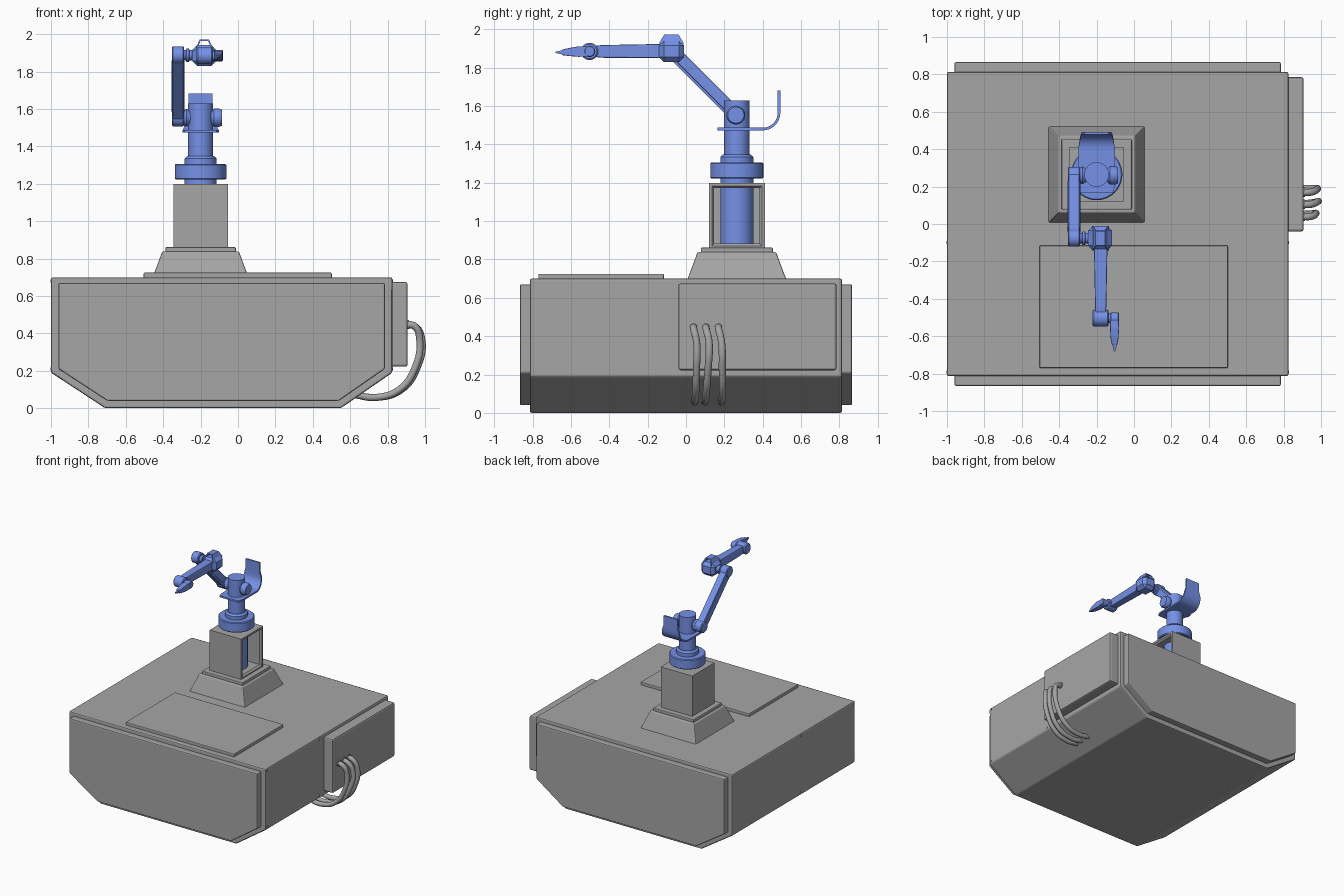
import bpy, bmesh, math
from mathutils import Vector

if "Cube" in bpy.data.objects:
    bpy.data.objects.remove(bpy.data.objects["Cube"])

blue = bpy.data.materials.new("blue_paint")
blue.diffuse_color = (0.18, 0.285, 0.80, 1)
blue.use_nodes = True
blue.node_tree.nodes["Principled BSDF"].inputs["Base Color"].default_value = blue.diffuse_color
grey = bpy.data.materials.new("dark_grey_metal")
grey.diffuse_color = (0.38, 0.38, 0.38, 1)
grey.use_nodes = True
grey.node_tree.nodes["Principled BSDF"].inputs["Base Color"].default_value = grey.diffuse_color
CX, CY = -0.2, 0.265          # arm axis


def loft(name, rings, mat=grey, bevel=0, smooth=False, segs=2):
    """Skin a list of equal-length point rings and cap both ends."""
    bm = bmesh.new()
    vr = [[bm.verts.new(p) for p in r] for r in rings]
    n = len(vr[0])
    for a, b in zip(vr, vr[1:]):
        for i in range(n):
            j = (i + 1) % n
            bm.faces.new((a[i], a[j], b[j], b[i]))
    bm.faces.new(vr[0])
    bm.faces.new(vr[-1])
    bmesh.ops.recalc_face_normals(bm, faces=bm.faces)
    me = bpy.data.meshes.new(name)
    bm.to_mesh(me)
    bm.free()
    ob = bpy.data.objects.new(name, me)
    bpy.context.collection.objects.link(ob)
    me.materials.append(mat)
    if bevel:
        m = ob.modifiers.new("bevel", 'BEVEL')
        m.width, m.segments, m.limit_method = bevel, segs, 'ANGLE'
    if smooth:
        bpy.ops.object.select_all(action='DESELECT')
        ob.select_set(True)
        bpy.context.view_layer.objects.active = ob
        bpy.ops.object.shade_smooth_by_angle(angle=math.radians(35))
    return ob


def rect(x0, x1, y0, y1, z):
    return [(x0, y0, z), (x1, y0, z), (x1, y1, z), (x0, y1, z)]


def box(name, x0, x1, y0, y1, z0, z1, **kw):
    return loft(name, [rect(x0, x1, y0, y1, z0), rect(x0, x1, y0, y1, z1)], **kw)


def square(h, z):
    return rect(CX - h, CX + h, CY - h, CY + h, z)


def prism_y(name, prof, y0, y1, **kw):
    return loft(name, [[(x, y, z) for x, z in prof] for y in (y0, y1)], **kw)


def prism_x(name, prof, x0, x1, **kw):
    return loft(name, [[(x, y, z) for y, z in prof] for x in (x0, x1)], **kw)


def lathe(name, axis, c, prof, mat=blue, n=40):
    """Turned part: prof lists (radius, position along the axis)."""
    rings = []
    for r, t in prof:
        ring = []
        for i in range(n):
            a = 2 * math.pi * i / n
            u, v = c[0] + r * math.cos(a), c[1] + r * math.sin(a)
            ring.append((t, u, v) if axis == 'x' else (u, v, t))
        rings.append(ring)
    return loft(name, rings, mat, smooth=True)


# Cabinet body with chamfered lower edges and two end covers
body = [(-1, .70), (-1, .19), (-.71, 0), (.55, 0), (.825, .19), (.825, .70)]
cover = [(-.96, .67), (-.96, .21), (-.70, .04), (.54, .04), (.785, .21), (.785, .67)]
prism_y("cabinet_body", body, -.814, .814, bevel=.01)
for s, nm in ((-1, "front"), (1, "rear")):
    prism_y(nm + "_cover", cover, s * .80, s * .866, bevel=.008)
box("top_plate", -.505, .502, -.77, -.115, .69, .725, bevel=.006)
box("side_box", .80, .907, -.04, .785, .222, .675, bevel=.012)

# Corner screws on both sides
for k, (y, z) in enumerate([(-.79, .68), (-.10, .68), (-.79, .21), (-.10, .21)]):
    for s, x in ((1, .825), (-1, -1)):
        lathe(f"screw_{k}_{'right' if s > 0 else 'left'}", 'x', (y, z),
              [(.008, x - s * .005), (.008, x + s * .003)], grey, 12)

# Three cables from the side box to the underside
for k, (ya, yb, out) in enumerate([(.04, .045, -.007), (.105, .10, .004), (.17, .185, 0)]):
    pts = [(.89, ya, .448), (.945, ya, .438), (.978 + out, ya + .015, .37),
           (.955 + out, (ya + yb) / 2 + .012, .22), (.87 + out, yb + .005, .10),
           (.74, yb, .058), (.61, yb, .075)]
    cu = bpy.data.curves.new(f"cable_{k}", 'CURVE')
    cu.dimensions, cu.bevel_depth, cu.bevel_resolution = '3D', .019, 4
    cu.use_fill_caps = True
    cu.materials.append(grey)
    sp = cu.splines.new('BEZIER')
    sp.bezier_points.add(len(pts) - 1)
    for bp, p in zip(sp.bezier_points, pts):
        bp.co = p
        bp.handle_left_type = bp.handle_right_type = 'AUTO'
    bpy.context.collection.objects.link(bpy.data.objects.new(f"cable_{k}", cu))
    lathe(f"cable_gland_{k}", 'x', (ya, .448), [(.025, .90), (.025, .914)], grey, 20)

# Pedestal: sloped foot, slab and column open on the right side
loft("pedestal_foot", [square(.26, .69), square(.205, .838)], bevel=.006)
loft("pedestal_slab", [square(.188, .83), square(.188, .862)], bevel=.006)
col = loft("pedestal_column", [square(.146, .855), square(.146, 1.20)])
bm = bmesh.new()
bm.from_mesh(col.data)
side = max(bm.faces, key=lambda f: f.calc_center_median().x)
bmesh.ops.inset_region(bm, faces=[side], thickness=.022)
bmesh.ops.inset_region(bm, faces=[side], thickness=.018, depth=-.014)
face = bmesh.ops.extrude_face_region(bm, geom=[side])
bmesh.ops.translate(bm, vec=(-.235, 0, 0),
                    verts=[v for v in face["geom"] if isinstance(v, bmesh.types.BMVert)])
bmesh.ops.delete(bm, geom=[side], context='FACES_ONLY')
bmesh.ops.recalc_face_normals(bm, faces=bm.faces)
bm.to_mesh(col.data)
bm.free()

# Arm post: inner drum, collar, turret
lathe("inner_drum", 'z', (CX, CY), [(.086, .87), (.086, 1.235)])
lathe("turret_collar", 'z', (CX, CY), [(.132, 1.222), (.138, 1.228), (.138, 1.30), (.132, 1.306)])
lathe("turret_ring", 'z', (CX, CY), [(.086, 1.30), (.086, 1.335), (.072, 1.348)])
lathe("turret_post", 'z', (CX, CY), [(.066, 1.34), (.066, 1.628)])

# Curved guard: flat shelf that bends upward behind the post
path = [(.165, 1.48, .085), (.20, 1.48, .098), (.40, 1.48, .098)]
for i in range(1, 9):
    a = math.pi / 2 * i / 8
    path.append((.40 + .085 * math.sin(a), 1.565 - .085 * math.cos(a), .098 - .02 * i / 8))
path += [(.485, 1.61, .0635), (.485, 1.682, .0635)]
rings = []
for i, (y, z, w) in enumerate(path):
    p, q = path[max(i - 1, 0)], path[min(i + 1, len(path) - 1)]
    t = Vector((q[0] - p[0], q[1] - p[1])).normalized() * .007
    a, b = (y - t.y, z + t.x), (y + t.y, z - t.x)
    rings.append([(CX - w, *a), (CX + w, *a), (CX + w, *b), (CX - w, *b)])
loft("guard", rings, blue, smooth=True)

# Shoulder joint
S, E = Vector((.26, 1.553)), Vector((-.075, 1.888))
lathe("shoulder_axle", 'x', S, [(.034, -.30), (.048, -.275), (.034, -.255), (.034, -.145),
                                (.049, -.128), (.049, -.10), (.042, -.085)])

# Upper arm: two round ends, a bar and a raised rib
d = (E - S).normalized()
nrm = Vector((-d.y, d.x))


def bar(name, w, g, x0, x1, bevel):
    a, b = S + d * g, E - d * g
    prof = [a + nrm * w, b + nrm * w, b - nrm * w, a - nrm * w]
    prism_x(name, [tuple(p) for p in prof], x0, x1, mat=blue, bevel=bevel)


for nm, c in (("lower", S), ("upper", E)):
    lathe(f"upper_arm_{nm}_end", 'x', c, [(.040, -.354), (.046, -.348), (.046, -.294), (.040, -.288)])
bar("upper_arm_bar", .036, 0, -.350, -.292, .005)
bar("upper_arm_rib", .022, .06, -.355, -.287, .003)

# Elbow: axle, chamfered block and arched strip on top
lathe("elbow_axle", 'x', E, [(.028, -.30), (.028, -.278), (.036, -.276), (.036, -.262),
                             (.028, -.260), (.028, -.23)], n=24)
box("elbow_block", -.245, -.118, -.142, -.01, 1.83, 1.942, mat=blue, bevel=.026, segs=1)
arch = [(-.225, 1.925), (-.205, 1.972), (-.155, 1.972), (-.135, 1.925),
        (-.143, 1.925), (-.16, 1.964), (-.20, 1.964), (-.217, 1.925)]
loft("elbow_arch", [[(x, -.076 + s * (.066 if z < 1.95 else .038), z) for x, z in arch]
                    for s in (-1, 1)], blue)


# Tapered limb along -y: stations of (y, half width, half height, centre z)
def limb(name, cx, st, bevel=.004):
    loft(name, [[(cx - w, y, z - h), (cx + w, y, z - h), (cx + w, y, z + h), (cx - w, y, z + h)]
                for y, w, h, z in st], blue, bevel)


# Forearm, wrist and pointed hand
limb("forearm", -.178, [(-.12, .036, .037, 1.887), (-.44, .030, .033, 1.885), (-.50, .026, .026, 1.885)], .006)
WR = (-.503, 1.885)
lathe("wrist_joint", 'x', WR, [(.038, -.222), (.045, -.214), (.045, -.142), (.038, -.136)])
lathe("wrist_axle", 'x', WR, [(.026, -.14), (.026, -.115)], n=24)
lathe("hand_joint", 'x', WR, [(.025, -.128), (.030, -.122), (.030, -.085), (.025, -.08)], n=24)
limb("hand", -.104, [(-.49, .022, .026, 1.885), (-.56, .024, .027, 1.884), (-.61, .021, .021, 1.882),
                     (-.648, .014, .014, 1.88)])
limb("hand_tip", -.104, [(-.64, .012, .011, 1.88), (-.66, .009, .008, 1.88), (-.681, .003, .003, 1.88)], 0)
